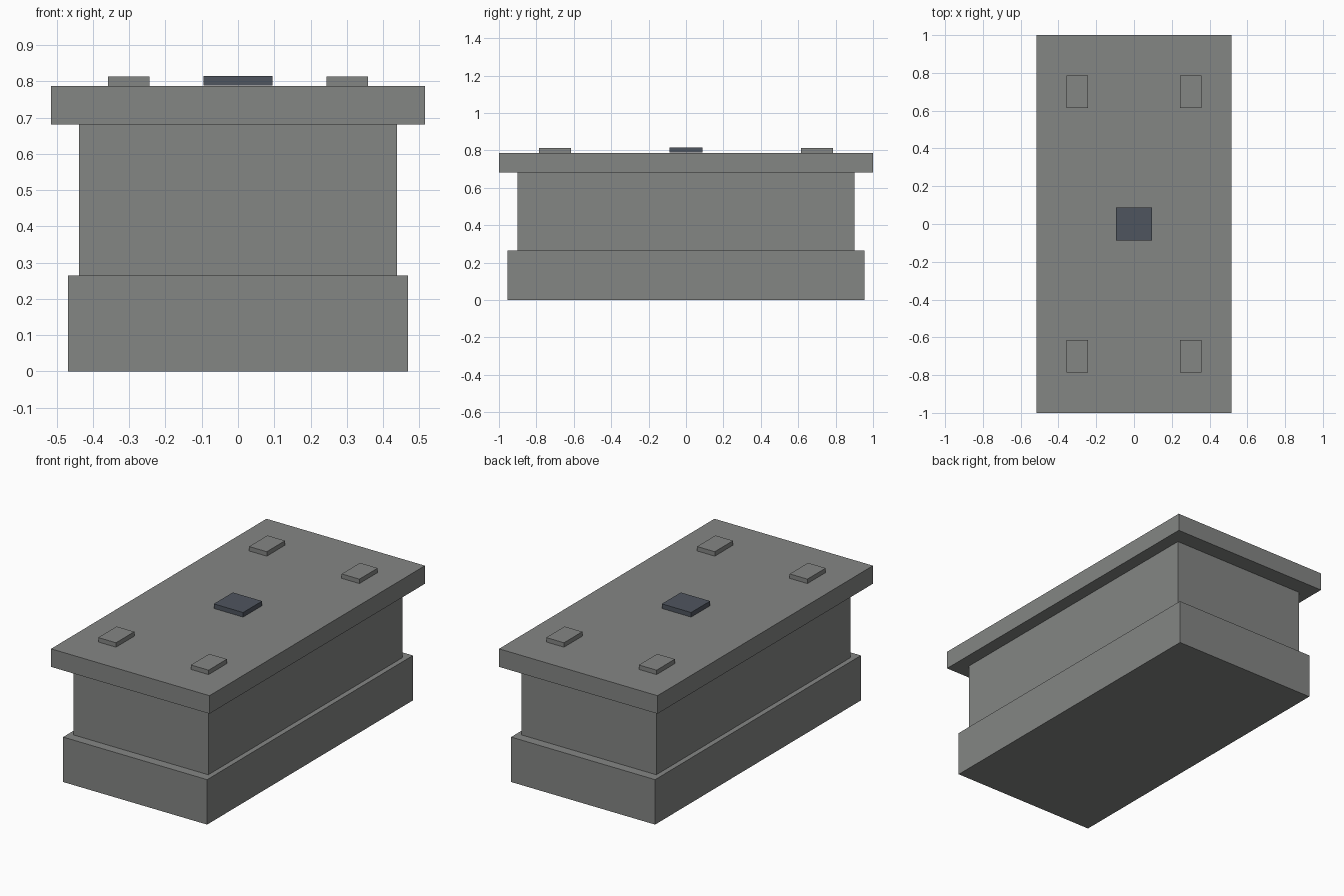
import bpy

if "Cube" in bpy.data.objects:
    bpy.data.objects.remove(bpy.data.objects["Cube"])


def material(name, rgb):
    m = bpy.data.materials.new(name)
    m.diffuse_color = (*rgb, 1.0)
    m.use_nodes = True
    m.node_tree.nodes["Principled BSDF"].inputs["Base Color"].default_value = m.diffuse_color
    return m


stone = material("grey stone", (0.231, 0.238, 0.231))
slate = material("dark slate", (0.078, 0.091, 0.114))


def block(name, half_x, half_y, z0, z1, mat, x=0.0, y=0.0):
    """Axis-aligned box standing between heights z0 and z1."""
    bpy.ops.mesh.primitive_cube_add(size=1, location=(x, y, (z0 + z1) / 2))
    ob = bpy.context.object
    ob.name = name
    ob.scale = (half_x * 2, half_y * 2, z1 - z0)
    bpy.ops.object.transform_apply(location=False, rotation=False, scale=True)
    ob.data.materials.append(mat)
    return ob


# Stacked body: plinth, chest, overhanging lid
block("plinth", 0.468, 0.955, 0.0, 0.264, stone)
block("chest", 0.438, 0.901, 0.264, 0.681, stone)
block("lid", 0.515, 1.0, 0.681, 0.787, stone)

# Raised studs near the lid corners
for sx, side in ((-1, "left"), (1, "right")):
    for sy, end in ((-1, "front"), (1, "back")):
        block(f"{end}_{side}_stud", 0.0575, 0.085, 0.787, 0.813, stone,
              sx * 0.301, sy * 0.70)

# Dark plaque in the middle of the lid
block("centre_plaque", 0.095, 0.088, 0.788, 0.815, slate)
